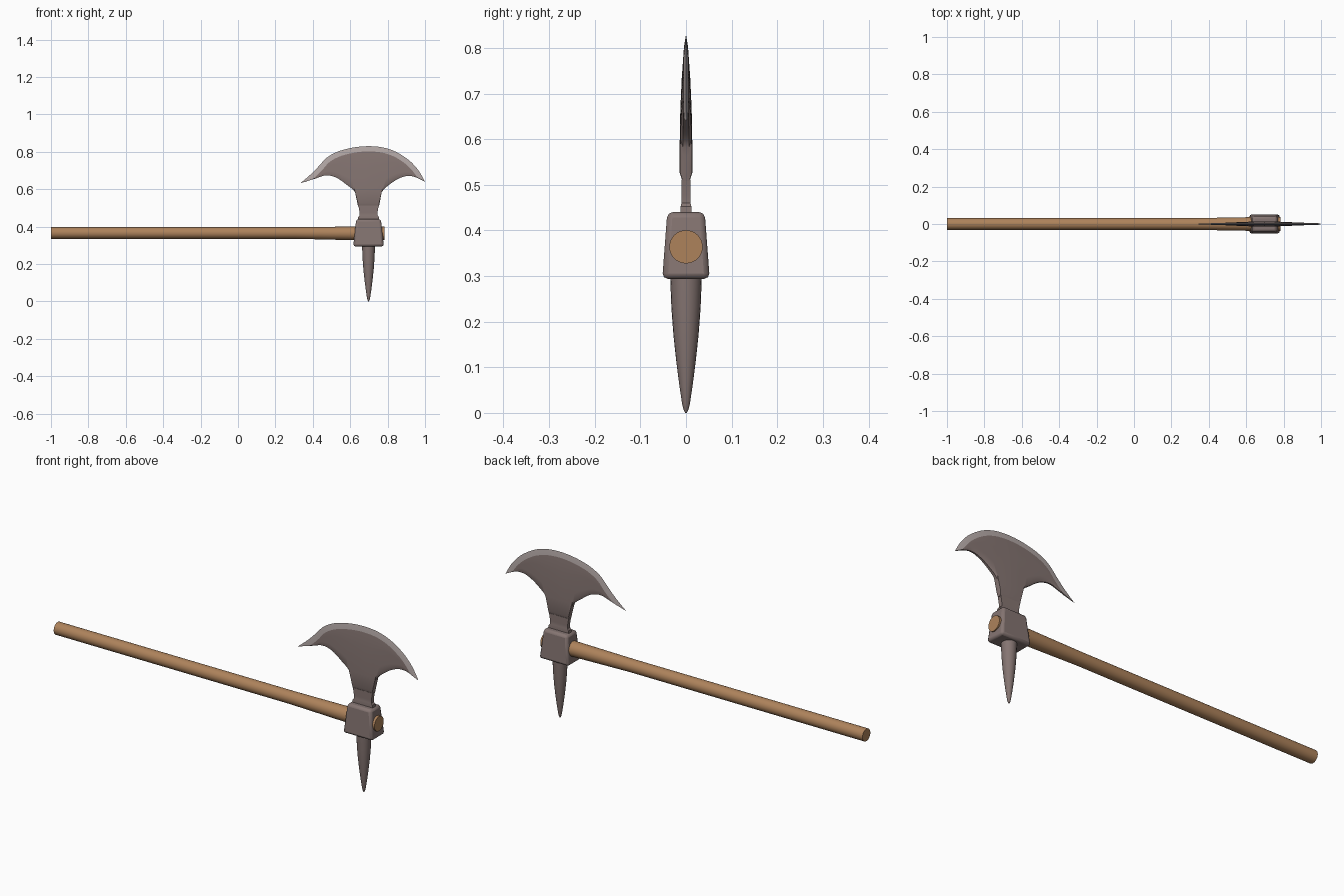
import bpy, bmesh, math
from mathutils import Vector

if "Cube" in bpy.data.objects:
    bpy.data.objects.remove(bpy.data.objects["Cube"])

CX = 0.698  # x of the head's centre line


def material(name, rgb):
    m = bpy.data.materials.new(name)
    m.diffuse_color = (*rgb, 1)
    m.use_nodes = True
    m.node_tree.nodes["Principled BSDF"].inputs["Base Color"].default_value = m.diffuse_color
    return m


STEEL = material("dark steel", (0.235, 0.178, 0.168))
EDGE = material("bright edge", (0.45, 0.39, 0.38))
WOOD = material("wood", (0.42, 0.225, 0.105))


def finish(name, bm, mats, angle=35):
    bmesh.ops.remove_doubles(bm, verts=bm.verts, dist=0.0002)
    bmesh.ops.recalc_face_normals(bm, faces=bm.faces)
    me = bpy.data.meshes.new(name)
    bm.to_mesh(me)
    bm.free()
    ob = bpy.data.objects.new(name, me)
    bpy.context.collection.objects.link(ob)
    for m in mats:
        me.materials.append(m)
    bpy.ops.object.select_all(action='DESELECT')
    ob.select_set(True)
    bpy.context.view_layer.objects.active = ob
    bpy.ops.object.shade_smooth_by_angle(angle=math.radians(angle))
    return ob


def loft(name, rings, mat, angle=35):
    """Skin a list of equal-length point rings and cap both ends."""
    bm = bmesh.new()
    vr = [[bm.verts.new(p) for p in r] for r in rings]
    n = len(vr[0])
    for a, b in zip(vr, vr[1:]):
        for i in range(n):
            j = (i + 1) % n
            bm.faces.new((a[i], a[j], b[j], b[i]))
    bm.faces.new(vr[0])
    bm.faces.new(vr[-1])
    return finish(name, bm, [mat], angle)


def rect(z, hx, hy):
    return [(CX + sx * hx, sy * hy, z) for sx, sy in ((-1, -1), (1, -1), (1, 1), (-1, 1))]


def circle(n, r):
    return [(r * math.cos(2 * math.pi * i / n), r * math.sin(2 * math.pi * i / n)) for i in range(n)]


# Handle, swelling slightly where it enters the head
loft("handle", [[(x, a, z + b) for a, b in circle(32, r)] for x, r, z in
                ((-1, .031, .366), (.3, .031, .366), (.45, .0335, .365),
                 (.62, .0365, .364), (.782, .0365, .364))], WOOD)

# Socket block around the handle
block = loft("socket", [rect(.294, .082, .052), rect(.44, .066, .041)], STEEL)
bev = block.modifiers.new("soft edges", 'BEVEL')
bev.width = 0.012
bev.segments = 2

# Neck between socket and blade
loft("neck", [rect(.43, .057, .012), rect(.452, .055, .012), rect(.460, .048, .010),
              rect(.475, .048, .010), rect(.512, .054, .010)], STEEL, 20)

# Back spike, round with a curved taper
loft("spike", [[(CX + a, b, z) for a, b in circle(20, r)] for z, r in
               ((0, .0015), (.006, .005), (.02, .0085), (.06, .0145), (.11, .021),
                (.17, .0275), (.23, .032), (.31, .0352))], STEEL)

# Blade outline: matching points on the lower contour and the cutting edge
LOWER = [(.332, .631), (.417, .658), (.47, .674), (.524, .663), (.578, .626), (.626, .583),
         (.642, .508), (.698, .508), (.754, .508), (.768, .583), (.818, .631), (.866, .660),
         (.909, .671), (.952, .663), (1.0, .640)]
OUTER = [(.332, .631), (.385, .676), (.428, .719), (.474, .768), (.524, .797), (.572, .813),
         (.631, .825), (.698, .830), (.765, .825), (.818, .811), (.861, .791), (.909, .759),
         (.942, .728), (.972, .690), (1.0, .640)]


def spline(pts, straight=(), sub=4):
    """Catmull-Rom samples; listed segments stay straight."""
    p = [Vector(q) for q in pts]
    out = []
    for i in range(len(p) - 1):
        a, b, c, d = p[max(i - 1, 0)], p[i], p[i + 1], p[min(i + 2, len(p) - 1)]
        for k in range(sub):
            t = k / sub
            if i in straight:
                out.append(b.lerp(c, t))
            else:
                out.append(0.5 * (2 * b + (c - a) * t + (2 * a - 5 * b + 4 * c - d) * t * t
                                  + (3 * b - a - 3 * c + d) * t ** 3))
    return out + [p[-1]]


def half_thickness(p):
    up = 1 - (max(0, p.y - .58) / .27) ** 2
    side = max(0.12, 1 - (abs(p.x - CX) / .37) ** 1.5)
    return .0138 * up * side


bm = bmesh.new()
columns = []
for lo, hi in zip(spline(LOWER, (5, 6, 7, 8)), spline(OUTER)):
    length = max((hi - lo).length, 1e-6)
    bevel = min(.028, .95 * length) / length          # ground edge width
    rim = min(.018 / length, .4 * (1 - bevel))        # thinned lower rim
    ts = [0, rim] + [rim + (1 - bevel - rim) * k / 4 for k in (1, 2, 3, 4)] + [1]
    col = []
    for k, t in enumerate(ts):
        p = lo.lerp(hi, t)
        y = half_thickness(p) * (.55 if k == 0 else 1)
        if k == len(ts) - 1 or length < 1e-5:
            y = 0
        col.append([bm.verts.new((p.x, s * y, p.y)) for s in (-1, 1)])
    columns.append(col)
for a, b in zip(columns, columns[1:]):
    for s in (0, 1):
        for k in range(len(a) - 1):
            f = bm.faces.new((a[k][s], b[k][s], b[k + 1][s], a[k + 1][s]))
            f.material_index = 1 if k == len(a) - 2 else 0
    bm.faces.new((a[0][0], a[0][1], b[0][1], b[0][0]))
finish("blade", bm, [STEEL, EDGE])
